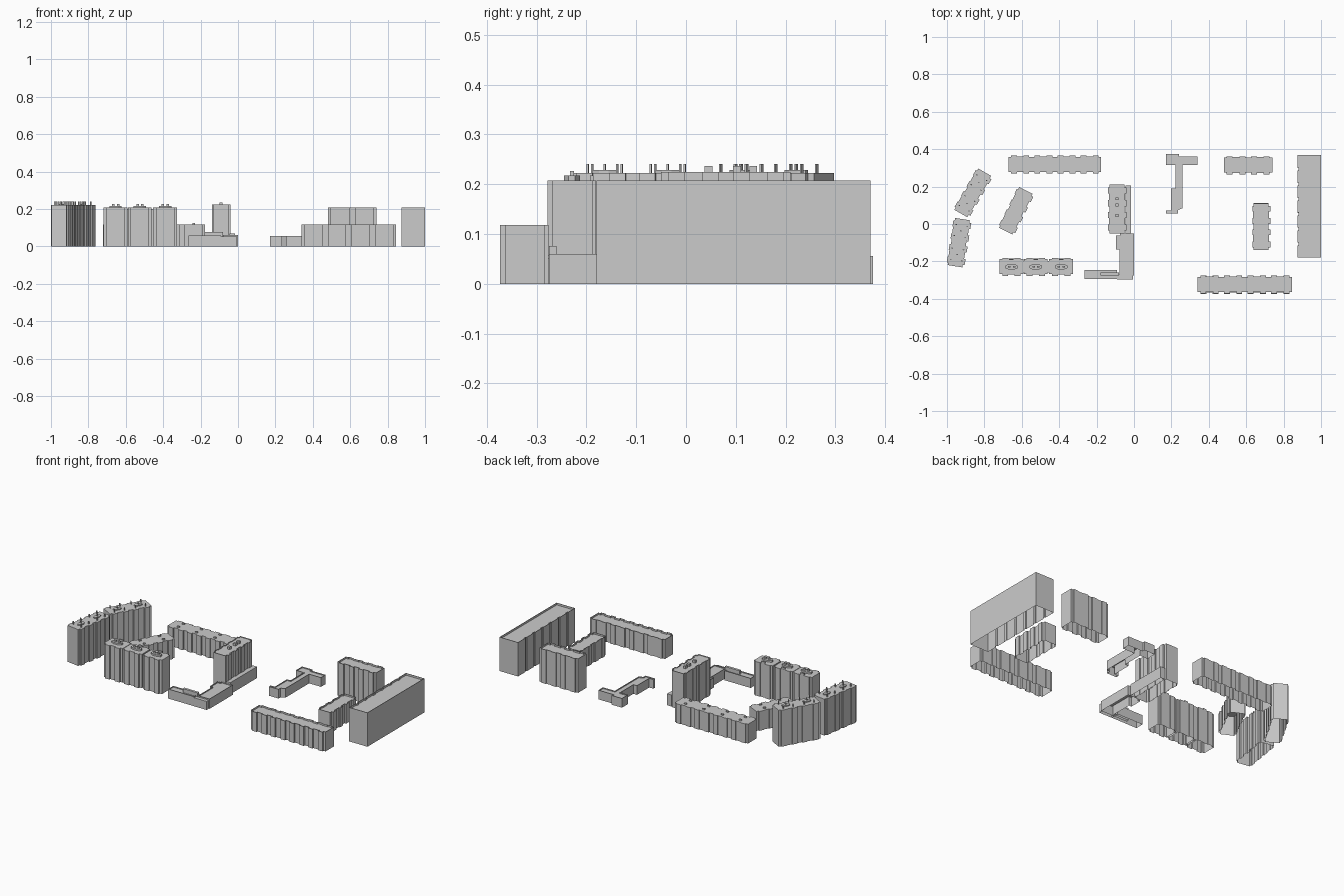
import bpy, bmesh
from math import radians, cos, sin
from mathutils import Matrix, Vector

if "Cube" in bpy.data.objects:
    bpy.data.objects.remove(bpy.data.objects["Cube"])


def prism(name, pts, h, place=Matrix(), parapet=0.0):
    """Open-bottomed walls with a flat roof, optionally sunk behind a parapet."""
    bm = bmesh.new()
    low = [bm.verts.new((x, y, 0)) for x, y in pts]
    top = [bm.verts.new((x, y, h)) for x, y in pts]
    n = len(pts)
    for i in range(n):
        j = (i + 1) % n
        bm.faces.new((low[i], low[j], top[j], top[i]))
    roof = bm.faces.new(top)
    bm.normal_update()
    if parapet:
        bmesh.ops.inset_region(bm, faces=[roof], thickness=0.004)
        new = bmesh.ops.extrude_discrete_faces(bm, faces=[roof])["faces"]
        bmesh.ops.translate(bm, verts=new[0].verts[:], vec=(0, 0, -parapet))
    me = bpy.data.meshes.new(name)
    bm.to_mesh(me)
    bm.free()
    ob = bpy.data.objects.new(name, me)
    ob.matrix_world = place
    bpy.context.collection.objects.link(ob)
    return ob


def stepped(pieces):
    """Outline from (width, front depth, back depth) bays laid side by side."""
    x = -sum(p[0] for p in pieces) / 2
    front, back = [], []
    for w, f, b in pieces:
        for line, y in ((front, -f), (back, b)):
            if line and abs(line[-1][1] - y) < 1e-6:
                line.pop()
            else:
                line.append((x, y))
            line.append((x + w, y))
        x += w
    return front + back[::-1]


def at(x, y, deg=0, z=0):
    return Matrix.Translation((x, y, z)) @ Matrix.Rotation(radians(deg), 4, "Z")


def rect(x0, x1, y0, y1):
    return [(x0, y0), (x1, y0), (x1, y1), (x0, y1)]


def oval(a, b, n=8):
    return [(a * cos(radians(360 * (i + .5) / n)), b * sin(radians(360 * (i + .5) / n)))
            for i in range(n)]


# stairwell section with bays, recessed entrance and narrow ends
SECTION = [(.014, .039, .041), (.031, .049, .048), (.034, .041, .044),
           (.031, .049, .048), (.014, .039, .041)]


def section_row(count, length):
    k = length / (count * .124)
    return stepped([(w * k, f, b) for w, f, b in SECTION * count])


def roof_vents(name, place, spots, z, size=(.007, .004), h=.012):
    for i, (x, y) in enumerate(spots):
        prism(f"{name}_vent_{i}", rect(-size[0], size[0], -size[1], size[1]), h,
              place @ Matrix.Translation((x, y, z)))


# right-hand blocks with sunken roofs
prism("front_long_block", section_row(4, .505), .118, at(.593, -.324), .01)
prism("back_tall_block", section_row(2, .26), .207, at(.61, .314), .01)
prism("middle_short_block", section_row(2, .25), .118, at(.681, -.014, 90), .01)

# large slab, balcony ribs on its inner side only
ribs = [(.065, .0625, .0625), (.015, .0625, .057)] * 6 + [(.07, .0625, .0625)]
prism("east_slab", stepped(ribs), .207, at(.9375, .095, 90), .012)

# low pavilion
prism("pavilion", [(.17, .055), (.235, .055), (.235, .075), (.26, .085), (.26, .315),
                   (.34, .315), (.34, .36), (.24, .36), (.24, .375), (.17, .375),
                   (.17, .315), (.222, .315), (.222, .19), (.198, .19), (.198, .072),
                   (.17, .072)], .056, parapet=.006)

# left-hand long low block and angled low block
for name, n, length, place in (("back_long_block", 4, .495, at(-.423, .318)),
                               ("angled_low_block", 2, .243, at(-.631, .07, 63.5))):
    prism(name, section_row(n, length), .118, place)
    step = length / n
    roof_vents(name, place, [(-length / 2 + step * (i + .5), s * .024)
                             for i in range(n) for s in (-1, 1)], .118, h=.008)

# three front towers with eight-sided lift houses
for i, x in enumerate((-.655, -.525, -.39)):
    place = at(x, -.229)
    prism(f"front_tower_{i}", section_row(1, .127), .207, place)
    prism(f"front_lift_house_{i}", oval(.036, .017), .01, place @ at(0, 0, 0, .207))
    roof_vents(f"front_tower_{i}", place, [(-.012, 0), (.014, 0)], .217, h=.009)
    prism(f"front_roof_hatch_{i}", rect(-.012, .012, .036, .043), .01,
          place @ at(0, 0, 0, .207))
# links closing the joints between the front towers
for i, x in enumerate((-.59, -.4575)):
    prism(f"tower_link_{i}", rect(-.008, .008, -.03, .03), .2, at(x, -.229))

# two angled west towers with lift houses and chimneys
for i, (x, y, a) in enumerate(((-.861, .166, 60), (-.936, -.1, 81))):
    place = at(x, y, a)
    prism(f"west_tower_{i}", section_row(2, .255), .222, place)
    for s in (-1, 1):
        prism(f"west_lift_house_{i}_{s}", oval(.026, .014), .006,
              place @ at(s * .064, 0, 0, .222))
        roof_vents(f"west_tower_{i}_{s}", place,
                   [(s * .064 - .03, .03), (s * .064 + .03, .03), (s * .064, 0),
                    (s * .064 - .03, -.03), (s * .064 + .03, -.03)],
                   .222, (.002, .004), .018)

# central tower and its low skirt
prism("central_tower", section_row(2, .26), .224, at(-.09, .08, 90), .004)
roof_vents("central_tower", at(-.09, .08, 90), [(-.035, 0), (.022, 0), (.055, 0)],
           .22, (.008, .008), .016)
prism("central_skirt", rect(-.045, -.016, -.05, .205), .07)

# low L-shaped shop row
prism("shop_wing", [(-.095, -.135), (-.078, -.135), (-.078, -.275), (0, -.275),
                    (0, -.05), (-.075, -.05), (-.075, -.062), (-.095, -.062)],
      .06, parapet=.006)
prism("shop_front_row", rect(-.265, -.09, -.295, -.245), .058, parapet=.006)
prism("shop_corner", rect(-.09, -.005, -.296, -.27), .052)
prism("shop_stair_head", rect(-.18, -.08, -.275, -.26), .076)
